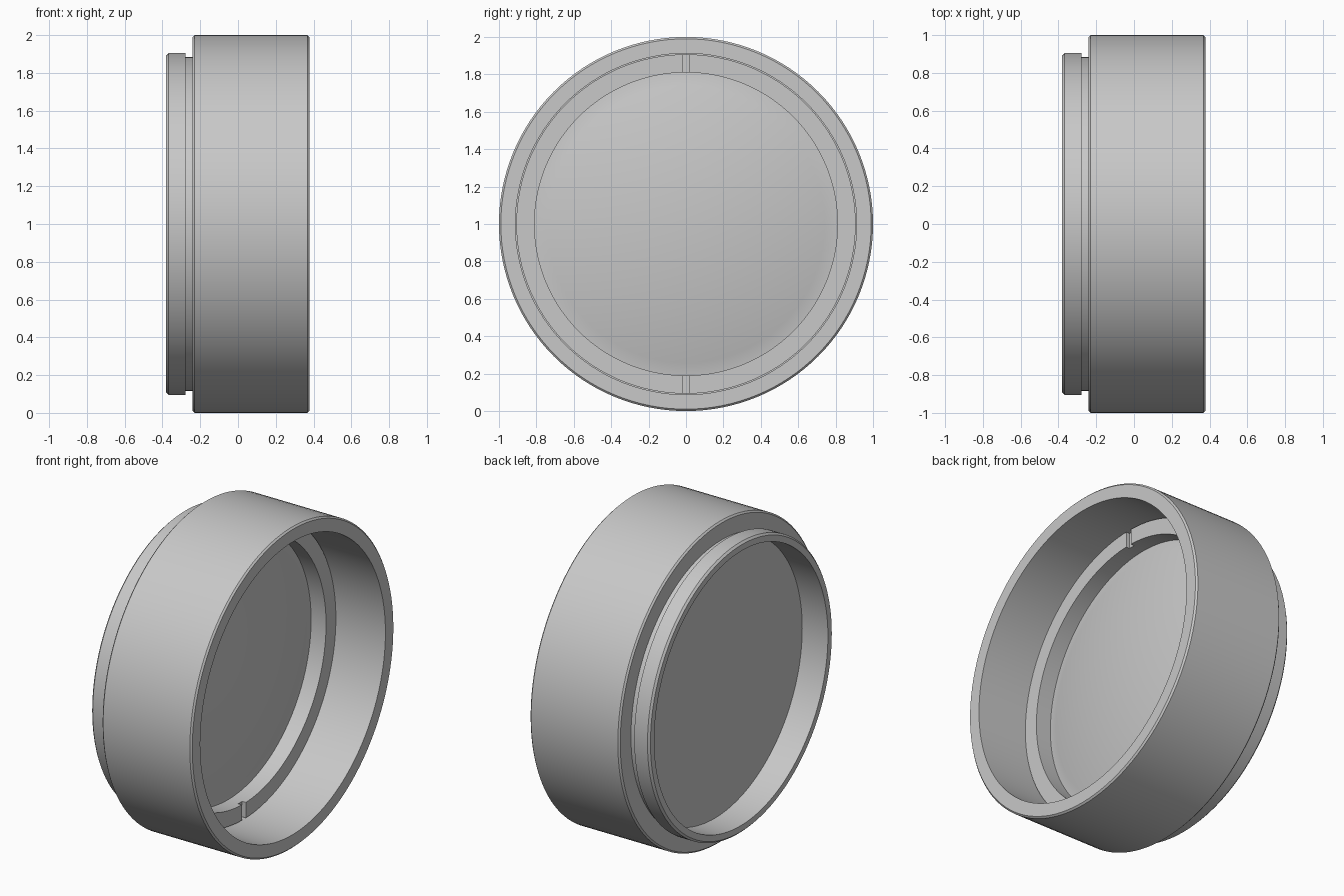
import bpy, bmesh, math
from mathutils import Matrix

cube = bpy.data.objects.get("Cube")
if cube:
    bpy.data.objects.remove(cube, do_unlink=True)

# One plain grey for everything
grey = bpy.data.materials.new("plain grey")
grey.use_nodes = True
colour = (0.58, 0.58, 0.58, 1)
grey.diffuse_color = colour
grey.node_tree.nodes["Principled BSDF"].inputs["Base Color"].default_value = colour

AXIS_Z = 1.0   # height of the shared axis, which runs along x
STEPS = 128


def finish(name, bm):
    bmesh.ops.recalc_face_normals(bm, faces=bm.faces)
    mesh = bpy.data.meshes.new(name)
    bm.to_mesh(mesh)
    bm.free()
    mesh.materials.append(grey)
    obj = bpy.data.objects.new(name, mesh)
    bpy.context.collection.objects.link(obj)
    return obj


def activate(obj):
    bpy.ops.object.select_all(action='DESELECT')
    obj.select_set(True)
    bpy.context.view_layer.objects.active = obj


def smooth(obj):
    activate(obj)
    bpy.ops.object.shade_smooth_by_angle(angle=math.radians(25))


def lathe(name, profile, closed=True):
    """Revolve (x, radius) points about the x axis."""
    bm = bmesh.new()
    verts = [bm.verts.new((x, 0, AXIS_Z + r)) for x, r in profile]
    pairs = list(zip(verts, verts[1:]))
    if closed:
        pairs.append((verts[-1], verts[0]))
    edges = [bm.edges.new(p) for p in pairs]
    bmesh.ops.spin(bm, geom=verts + edges, cent=(0, 0, AXIS_Z), axis=(1, 0, 0),
                   angle=math.tau, steps=STEPS, use_duplicate=False)
    bmesh.ops.remove_doubles(bm, verts=bm.verts, dist=1e-5)
    return finish(name, bm)


# Housing: wide barrel, narrow neck and mounting lip, with an inner shoulder
BACK_X = -0.203
housing = lathe("housing", [
    (0.378, 0.99), (0.368, 1.0), (-0.23, 1.0), (-0.24, 0.99),
    (-0.24, 0.885), (-0.277, 0.885), (-0.277, 0.905), (-0.368, 0.905),
    (-0.38, 0.893), (-0.38, 0.855), (BACK_X, 0.855), (BACK_X, 0.912),
    (0.378, 0.912)])
smooth(housing)

# Lens: flat at the back, gently domed at the front
RIM, SAG, EDGE_X = 0.81, 0.10, -0.063
R = (RIM ** 2 + SAG ** 2) / (2 * SAG)
dome = []
for i in range(13):
    r = RIM * (1 - i / 12)
    dome.append((EDGE_X + SAG - R + math.sqrt(R * R - r * r), r))
lens = lathe("lens", [(BACK_X, 0), (BACK_X, 0.90), (EDGE_X, 0.90)] + dome, closed=False)
smooth(lens)

# Retaining ring with two shallow spanner slots
FACE_X = 0.04
ring = lathe("retaining_ring", [
    (EDGE_X, 0.81), (EDGE_X, 0.907), (FACE_X, 0.907), (FACE_X, 0.81)])
bm = bmesh.new()
for side in (-1, 1):
    bmesh.ops.create_cube(bm, size=1, matrix=Matrix.Translation(
        (FACE_X, 0, AXIS_Z + side * 0.86)) @ Matrix.Diagonal((0.05, 0.04, 0.2, 1)))
cutter = finish("slot_cutter", bm)
cutter.hide_render = True
cut = ring.modifiers.new("slots", 'BOOLEAN')
cut.operation = 'DIFFERENCE'
cut.solver = 'EXACT'
cut.object = cutter
activate(ring)
bpy.ops.object.modifier_apply(modifier=cut.name)
bpy.data.objects.remove(cutter, do_unlink=True)
smooth(ring)
